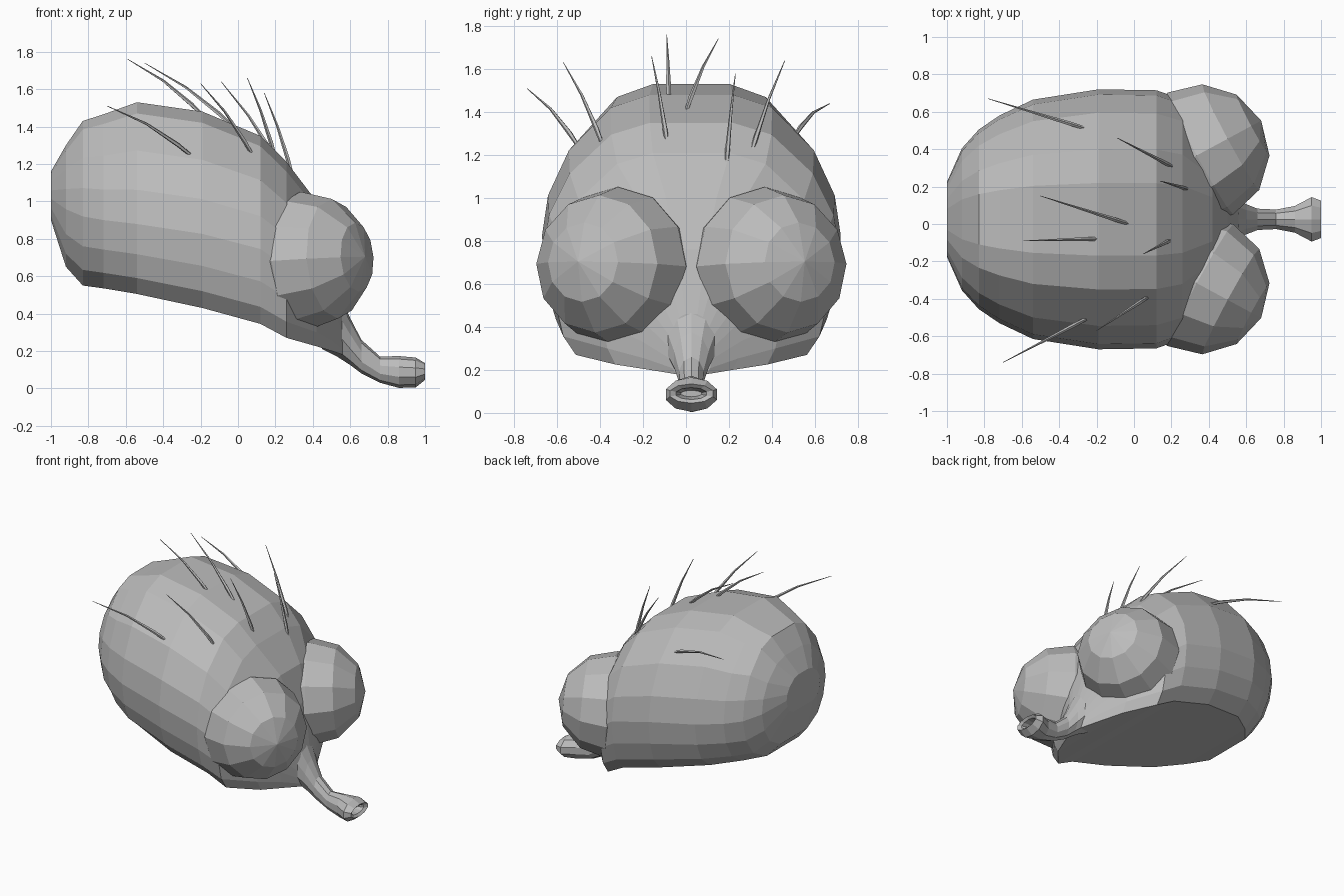
import bpy
import bmesh
import math
from mathutils import Vector

cube = bpy.data.objects.get("Cube")
if cube:
    bpy.data.objects.remove(cube)

MID_Y = 0.025
grey = bpy.data.materials.new("plain_grey")
grey.use_nodes = True
grey.diffuse_color = (0.5, 0.5, 0.5, 1)
grey.node_tree.nodes["Principled BSDF"].inputs["Base Color"].default_value = (0.5, 0.5, 0.5, 1)


def finish(bm, name):
    bmesh.ops.recalc_face_normals(bm, faces=bm.faces)
    mesh = bpy.data.meshes.new(name)
    bm.to_mesh(mesh)
    bm.free()
    mesh.materials.append(grey)
    obj = bpy.data.objects.new(name, mesh)
    bpy.context.collection.objects.link(obj)
    return obj


def loft(name, rings):
    """Skin a list of closed rings and cap both ends."""
    bm = bmesh.new()
    loops = [[bm.verts.new(p) for p in ring] for ring in rings]
    n = len(loops[0])
    for a, b in zip(loops, loops[1:]):
        for i in range(n):
            j = (i + 1) % n
            bm.faces.new((a[i], a[j], b[j], b[i]))
    bm.faces.new(loops[0])
    bm.faces.new(loops[-1])
    return finish(bm, name)


# Head: rounded cross-section with a flat underside that narrows at the rear
UPPER = [(0.28, 1), (0.54, 0.9), (0.82, 0.57), (0.96, 0.22), (1, -0.12)]
LOWER = [(0.13, -0.5), (0.43, -0.8), (1, -1)]


def head_ring(x, top, mid, low, width, rim):
    half = UPPER + [(1 - (1 - rim) * k, t) for k, t in LOWER]
    outline = half + [(-y, t) for y, t in reversed(half)]
    return [(x, MID_Y + y * width, mid + t * (top - mid if t > 0 else mid - low))
            for y, t in outline]


# x, top, widest height, bottom, half width, share of width at the lower rim
loft("head", [head_ring(*s) for s in (
    (-1.0, 1.16, 1.03, 0.90, 0.20, 0.6),
    (-0.92, 1.30, 1.0, 0.65, 0.38, 0.42),
    (-0.83, 1.43, 0.97, 0.55, 0.48, 0.4),
    (-0.72, 1.465, 0.95, 0.535, 0.555, 0.58),
    (-0.54, 1.53, 0.93, 0.505, 0.64, 0.72),
    (-0.19, 1.48, 0.88, 0.43, 0.695, 0.8),
    (0.12, 1.35, 0.80, 0.345, 0.69, 0.8),
    (0.26, 1.21, 0.70, 0.27, 0.64, 0.84),
    (0.42, 1.00, 0.60, 0.225, 0.42, 0.84),
    (0.50, 0.76, 0.47, 0.20, 0.24, 0.8),
    (0.56, 0.46, 0.32, 0.18, 0.10, 0.7),
)])


# Snout: thin tube with flared lips and a hollow mouth
def oval(x, z, height, width, sides=10):
    return [(x, MID_Y + width * math.cos(a), z + height * math.sin(a))
            for a in (2 * math.pi * (i + 0.5) / sides for i in range(sides))]


loft("snout", [oval(*s) for s in (
    (0.45, 0.40, 0.19, 0.20),
    (0.53, 0.35, 0.18, 0.13),
    (0.60, 0.25, 0.125, 0.085),
    (0.66, 0.17, 0.09, 0.06),
    (0.76, 0.10, 0.07, 0.055),
    (0.86, 0.088, 0.085, 0.075),
    (0.95, 0.085, 0.08, 0.125),
    (1.0, 0.09, 0.045, 0.105),
    (0.985, 0.09, 0.028, 0.075),
    (0.92, 0.09, 0.015, 0.05),
)])

# Bulging eyes: faceted balls whose poles point forward and outward
for side, name in ((1, "left_eye"), (-1, "right_eye")):
    bm = bmesh.new()
    bmesh.ops.create_uvsphere(bm, u_segments=12, v_segments=6, radius=0.37)
    pole = Vector((0.87, 0.47 * side, 0.06))
    turn = pole.to_track_quat('Z', 'Y').to_matrix()
    bmesh.ops.rotate(bm, verts=bm.verts, matrix=turn)
    bmesh.ops.translate(bm, verts=bm.verts, vec=(0.355, MID_Y + 0.352 * side, 0.682))
    finish(bm, name)


# Bristles: slim curved spikes
def bristle(name, base, tip):
    base, tip = Vector(base), Vector(tip)
    along = tip - base
    u = along.orthogonal().normalized()
    v = along.cross(u).normalized()
    rings = []
    for t, r in ((-0.06, 0.009), (0.1, 0.012), (0.5, 0.007), (1, 0.0015)):
        centre = base + along * t + Vector((0, 0, 0.1 * t * (1 - t)))
        rings.append([centre + r * (u * math.cos(a) + v * math.sin(a))
                      for a in (i * math.pi / 2.5 for i in range(5))])
    loft(name, rings)


for i, (base, tip) in enumerate((
    ((-0.28, -0.52, 1.27), (-0.70, -0.74, 1.51)),
    ((0.06, -0.40, 1.28), (-0.20, -0.57, 1.63)),
    ((0.19, -0.09, 1.27), (0.05, -0.16, 1.66)),
    ((-0.21, -0.08, 1.48), (-0.59, -0.09, 1.76)),
    ((-0.06, 0.01, 1.43), (-0.50, 0.15, 1.74)),
    ((0.28, 0.19, 1.18), (0.14, 0.23, 1.58)),
    ((0.20, 0.31, 1.23), (-0.09, 0.46, 1.64)),
    ((-0.29, 0.52, 1.31), (-0.78, 0.67, 1.44)),
)):
    bristle(f"bristle_{i + 1}", base, tip)
